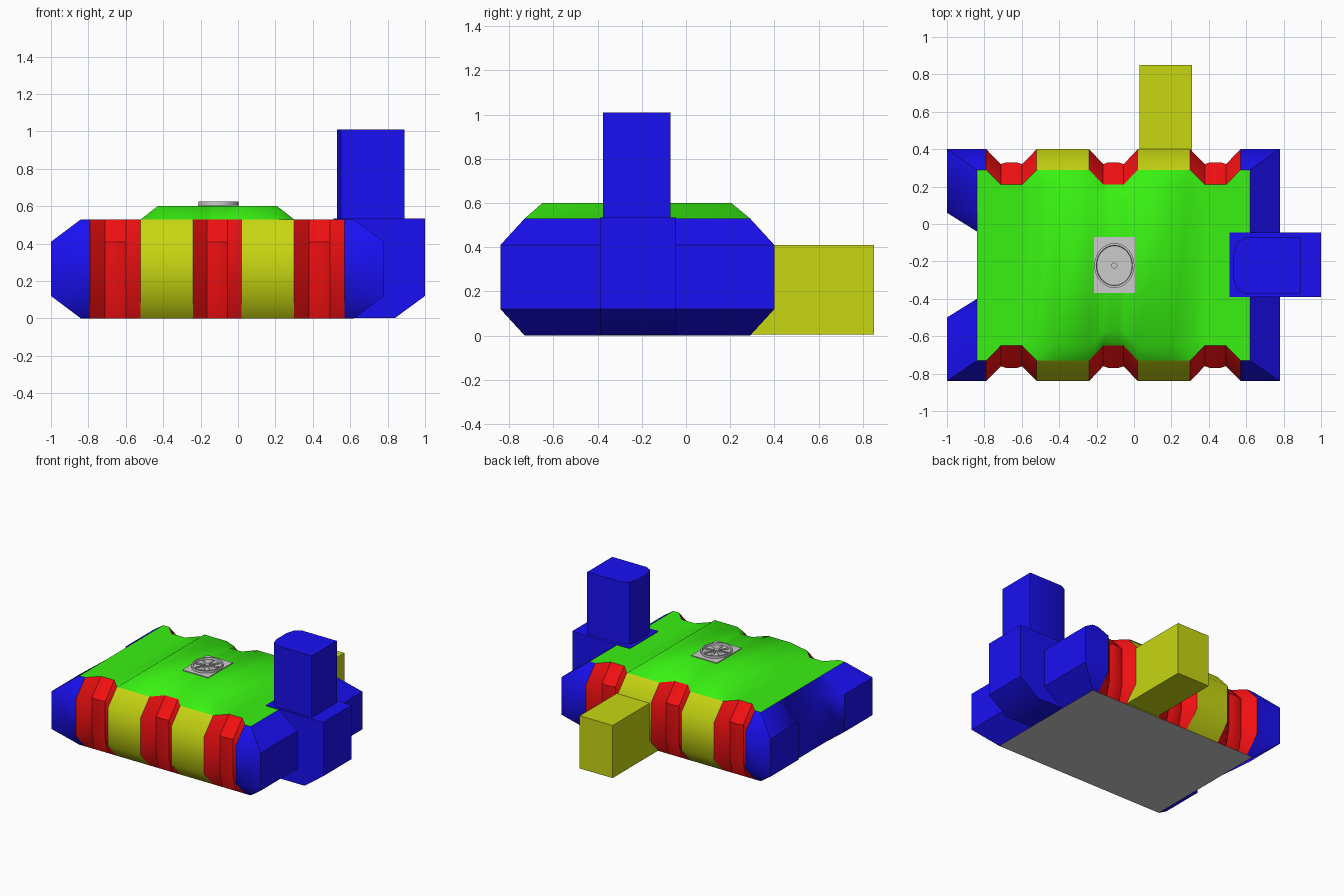
import bpy, bmesh, math

if "Cube" in bpy.data.objects:
    bpy.data.objects.remove(bpy.data.objects["Cube"])

def material(name, rgb):
    m = bpy.data.materials.new(name)
    m.diffuse_color = (*rgb, 1)
    m.use_nodes = True
    m.node_tree.nodes["Principled BSDF"].inputs["Base Color"].default_value = m.diffuse_color
    return m

BLUE = material("blue", (0.01, 0.005, 0.9))
RED = material("red", (0.9, 0.005, 0.006))
YELLOW = material("yellow", (0.58, 0.68, 0.006))
GREEN = material("green", (0.04, 0.88, 0.006))

def finish(name, bm, mat=None, angle=50):
    bmesh.ops.remove_doubles(bm, verts=bm.verts, dist=1e-4)
    bmesh.ops.recalc_face_normals(bm, faces=bm.faces)
    mesh = bpy.data.meshes.new(name)
    bm.to_mesh(mesh)
    bm.free()
    ob = bpy.data.objects.new(name, mesh)
    bpy.context.collection.objects.link(ob)
    if mat:
        mesh.materials.append(mat)
    bpy.ops.object.select_all(action='DESELECT')
    ob.select_set(True)
    bpy.context.view_layer.objects.active = ob
    bpy.ops.object.shade_smooth_by_angle(angle=math.radians(angle))
    return ob

def loft(name, rows, mat, out, angle=50):
    """Open sheet through rows of points, facing the direction out."""
    bm = bmesh.new()
    grid = [[bm.verts.new(p) for p in r] for r in rows]
    for a, b in zip(grid, grid[1:]):
        for i in range(len(a) - 1):
            bm.faces.new((a[i], b[i], b[i + 1], a[i + 1]))
    ob = finish(name, bm, mat, angle)
    total = sum(sum(p.normal[k] * out[k] for k in range(3)) * p.area for p in ob.data.polygons)
    if total < 0:
        ob.data.flip_normals()

def prism(name, pts, a, b, axis, mat=None):
    """Polygon extruded along an axis from a to b."""
    put = (lambda p, t: (p[0], t, p[1])) if axis == 'y' else (lambda p, t: (p[0], p[1], t))
    bm = bmesh.new()
    lo = [bm.verts.new(put(p, a)) for p in pts]
    hi = [bm.verts.new(put(p, b)) for p in pts]
    bm.faces.new(lo)
    bm.faces.new(hi)
    for i in range(len(pts)):
        j = (i + 1) % len(pts)
        bm.faces.new((lo[i], lo[j], hi[j], hi[i]))
    return finish(name, bm, mat, 40)

def section(foot, outer, top):
    return [(*foot, 0), (*outer, 0.12), (*outer, 0.41), (*top, 0.53)]

# recess depth along a bay: (fraction, wall depth, roof edge depth)
RECESS = [(0, 0, 0), (0.29, 0.08, 0.08), (0.4, 0.07, 0.08),
          (0.6, 0.07, 0.08), (0.71, 0.08, 0.08), (1, 0, 0)]
RED_BAYS = [(-0.79, -0.52), (-0.24, 0.02), (0.3, 0.57)]
YELLOW_BAYS = [(-0.52, -0.24), (0.02, 0.3)]

# front and back walls: recessed red bays, full yellow bays
for side, s, yi, yo in (("front", -1, -0.73, -0.84), ("back", 1, 0.29, 0.4)):
    for n, (a, b) in enumerate(RED_BAYS):
        rows = []
        for f, d, t in RECESS:
            x = a + f * (b - a)
            rows.append(section((x, yi), (x, yo - s * d), (x, yi - s * t)))
        loft(f"{side}_recessed_bay_{n + 1}", rows, RED, (0, s, 0), 35)
    for n, (a, b) in enumerate(YELLOW_BAYS):
        rows = [section((x, yi), (x, yo), (x, yi)) for x in (a, b)]
        loft(f"{side}_bay_{n + 1}", rows, YELLOW, (0, s, 0))

# blue ends, swept in plan as inner and outer point pairs
left = [((-0.79, -0.73), (-0.79, -0.84)), ((-0.84, -0.73), (-1, -0.84)),
        ((-0.84, -0.5), (-1, -0.5)), ((-0.84, -0.4), (-0.84, -0.4)),
        ((-0.84, -0.04), (-0.84, -0.04)), ((-0.84, 0.06), (-1, 0.06)),
        ((-0.84, 0.29), (-1, 0.4)), ((-0.79, 0.29), (-0.79, 0.4))]
right = [((0.57, -0.73), (0.57, -0.84)), ((0.62, -0.73), (0.78, -0.84)),
         ((0.62, 0.29), (0.78, 0.4)), ((0.57, 0.29), (0.57, 0.4))]
loft("left_end", [section(i, o, i) for i, o in left], BLUE, (-1, 0, 0))
loft("right_end", [section(i, o, i) for i, o in right], BLUE, (1, 0, 0))

# roof with a raised middle, its edges following the recesses
stations = {-0.84: 0, -0.43: 0, 0.21: 0, 0.62: 0}
for a, b in RED_BAYS:
    for f, d, t in RECESS:
        stations[round(a + f * (b - a), 4)] = t
rows = []
for x in sorted(stations):
    t = stations[x]
    h = 0.53 + 0.07 * max(0, min(1, (x + 0.52) / 0.09, (0.3 - x) / 0.09))
    rows.append([(x, -0.73 + t, 0.53), (x, -0.65 + t, h),
                 (x, 0.205 - t, h), (x, 0.29 - t, 0.53)])
loft("roof", rows, GREEN, (0, 0, 1))

# floor
loft("floor", [[(x, -0.73, 0), (x, 0.29, 0)] for x in (-0.84, 0.62)], None, (0, 0, -1))

# rear outlet
prism("rear_outlet", [(0.03, 0.005), (0.31, 0.005), (0.31, 0.41), (0.03, 0.41)],
      0.28, 0.85, 'y', YELLOW)

# tower and its base on the right
prism("tower_base", [(0.51, 0.535), (1, 0.535), (1, 0.12), (0.84, 0.003), (0.6, 0.003), (0.51, 0.1)],
      -0.39, -0.045, 'y', BLUE)
prism("tower", [(0.89, -0.07), (0.6, -0.07), (0.55, -0.1), (0.53, -0.17),
                (0.53, -0.29), (0.55, -0.35), (0.6, -0.375), (0.89, -0.375)],
      0.53, 1.01, 'z', BLUE)

# roof fan: plate, ring, blades and hub
cx, cy = -0.105, -0.222
prism("fan_plate", [(-0.215, -0.37), (0.005, -0.37), (0.005, -0.07), (-0.215, -0.07)],
      0.598, 0.606, 'z')
N = 32
rows = []
for i in range(N + 1):
    c, s = math.cos(2 * math.pi * i / N), math.sin(2 * math.pi * i / N)
    rows.append([(cx + r * c, cy + 1.12 * r * s, z)
                 for r, z in ((0.107, 0.604), (0.107, 0.624), (0.097, 0.624), (0.094, 0.61), (0.005, 0.61))])
loft("fan_ring", rows, None, (0, 0, 1), 30)
for i in range(8):
    a = 2 * math.pi * i / 8 + 0.2
    c, s = math.cos(a), math.sin(a)
    pts = [(cx + r * c - w * s, cy + 1.1 * (r * s + w * c))
           for r, w in ((0.02, -0.005), (0.083, -0.009), (0.083, 0.009), (0.02, 0.005))]
    prism(f"fan_blade_{i + 1}", pts, 0.609, 0.617, 'z')
prism("fan_hub", [(cx + 0.016 * math.cos(k * math.pi / 6), cy + 0.016 * math.sin(k * math.pi / 6))
                  for k in range(12)], 0.608, 0.62, 'z')
